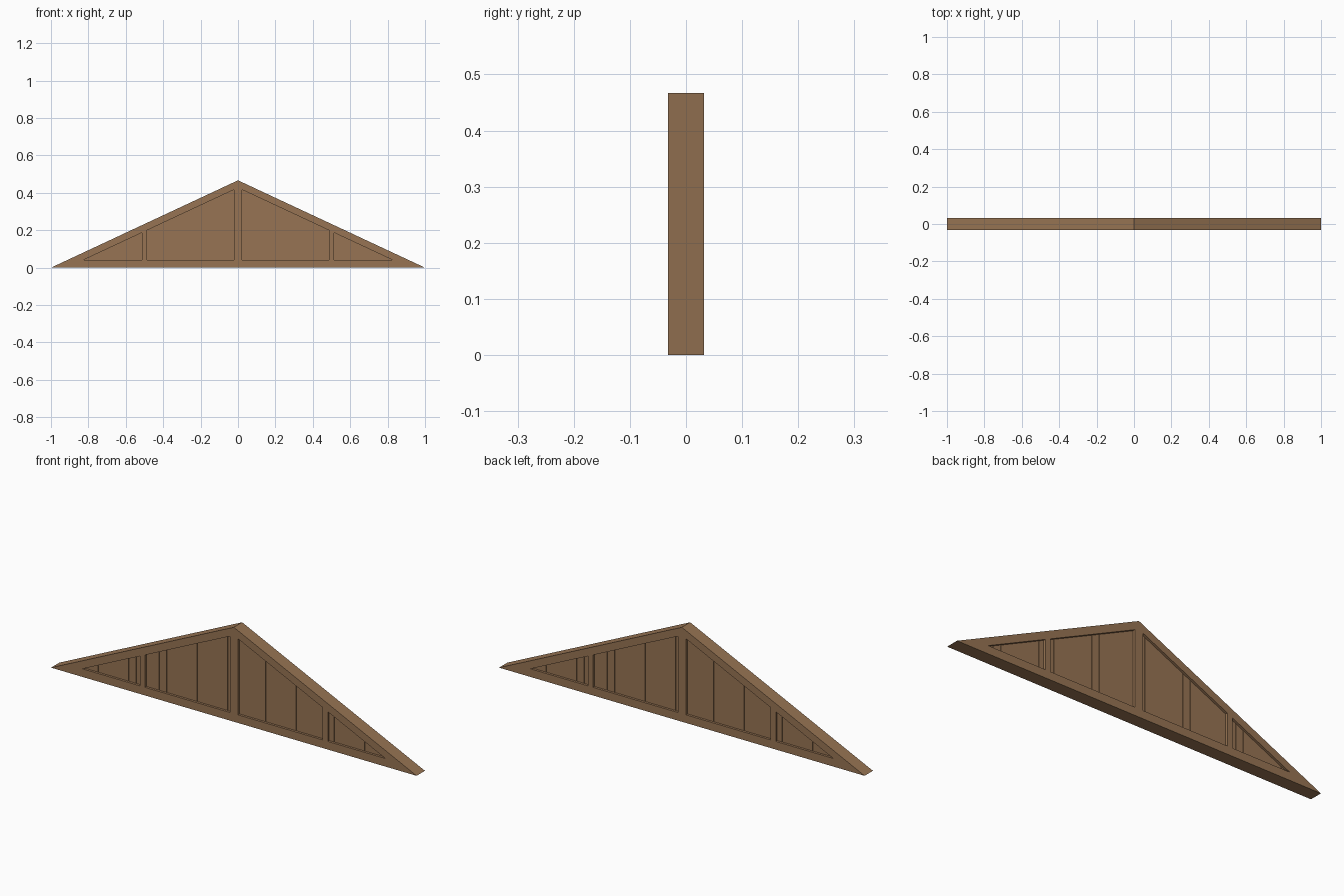
import bpy, bmesh

if "Cube" in bpy.data.objects:
    bpy.data.objects.remove(bpy.data.objects["Cube"])

H = 0.467      # apex height
HALF = 1.0     # half span
T = 0.04       # vertical thickness of the timbers
D = 0.0325     # half depth of the frame
P = 0.021      # half depth of the boarding

wood = bpy.data.materials.new("brown wood")
wood.diffuse_color = (0.31, 0.175, 0.087, 1)
wood.use_nodes = True
wood.node_tree.nodes["Principled BSDF"].inputs["Base Color"].default_value = wood.diffuse_color


def under(x):
    """Height of the underside of the rafters at x."""
    return H * (1 - abs(x) / HALF) - T


def add_prisms(name, outlines, half):
    """Extrude x-z outlines through the depth, symmetric about y = 0."""
    bm = bmesh.new()
    for pts in outlines:
        front = bm.faces.new([bm.verts.new((x, -half, z)) for x, z in pts])
        ext = bmesh.ops.extrude_face_region(bm, geom=[front], use_keep_orig=True)
        moved = [v for v in ext["geom"] if isinstance(v, bmesh.types.BMVert)]
        bmesh.ops.translate(bm, verts=moved, vec=(0, 2 * half, 0))
    bmesh.ops.recalc_face_normals(bm, faces=bm.faces)
    me = bpy.data.meshes.new(name)
    bm.to_mesh(me)
    bm.free()
    me.materials.append(wood)
    ob = bpy.data.objects.new(name, me)
    bpy.context.collection.objects.link(ob)
    return ob


# Two sloping rafters meeting at the apex
foot = HALF * (1 - T / H)
inner = HALF * (1 - 2 * T / H)
for s, side in ((-1, "left"), (1, "right")):
    add_prisms(side + "_rafter",
               [[(s * HALF, 0), (0, H), (0, H - T), (s * foot, 0)]], D)

# Bottom beam fitted between the rafters
add_prisms("bottom_beam", [[(-foot, 0), (foot, 0), (inner, T), (-inner, T)]], D)

# Centre post and the two side posts
w = 0.022
add_prisms("centre_post", [[(-w, T), (w, T), (w, under(w)), (0, under(0)), (-w, under(w))]], D)
for s, side in ((-1, "left"), (1, "right")):
    a, b = s * 0.5 - 0.014, s * 0.5 + 0.014
    add_prisms(side + "_post", [[(a, T), (b, T), (b, under(b)), (a, under(a))]], D)

# Narrow upright boards with hairline joints, over a backing panel
pitch, gap = 1 / 24, 0.001
boards = []
for i in range(-20, 20):
    a, b = i * pitch + gap / 2, (i + 1) * pitch - gap / 2
    a, b = max(a, -inner), min(b, inner)
    if b <= a:
        continue
    pts = [(a, T), (b, T), (b, under(b)), (a, under(a))]
    if under(b) - T < 1e-5:
        pts.pop(2)
    elif under(a) - T < 1e-5:
        pts.pop(3)
    boards.append(pts)
add_prisms("boarding", boards, P)
add_prisms("backing_panel", [[(-inner, T), (inner, T), (0, H - T)]], P - 0.004)
